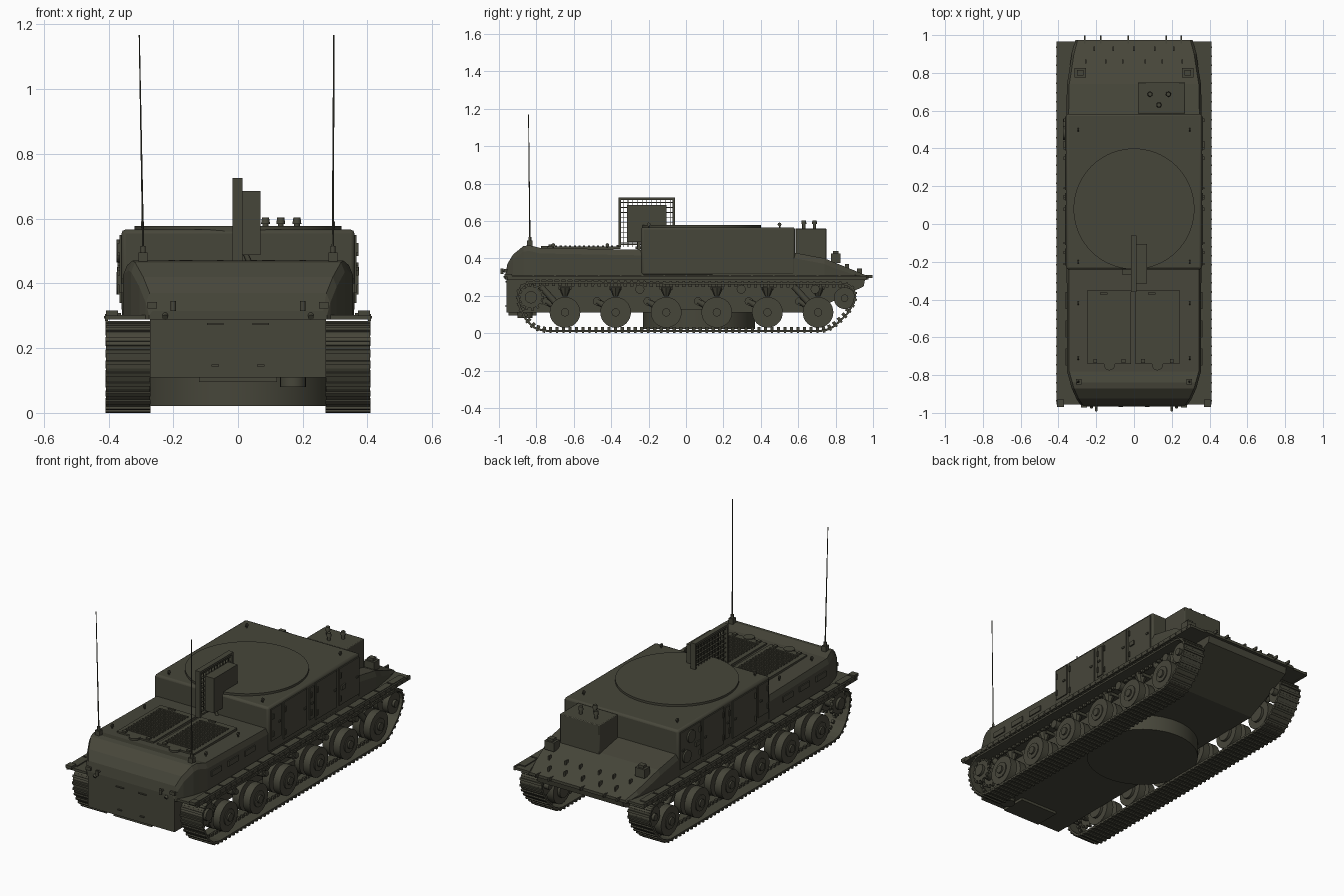
import bpy, bmesh, math
from mathutils import Matrix, Vector

if "Cube" in bpy.data.objects:
    bpy.data.objects.remove(bpy.data.objects["Cube"])

def material(name, col):
    m = bpy.data.materials.new(name)
    m.diffuse_color = (*col, 1)
    m.use_nodes = True
    m.node_tree.nodes["Principled BSDF"].inputs["Base Color"].default_value = m.diffuse_color
    return m

OLIVE = material("olive drab", (0.062, 0.061, 0.042))

class Part:
    """Collects primitives into one mesh object."""
    def __init__(self, name):
        self.name, self.bm = name, bmesh.new()

    def box(self, x0, x1, y0, y1, z0, z1, rot=None):
        c = Vector(((x0 + x1) / 2, (y0 + y1) / 2, (z0 + z1) / 2))
        m = Matrix.Translation(c) @ (rot or Matrix()) @ Matrix.Diagonal((x1 - x0, y1 - y0, z1 - z0, 1))
        bmesh.ops.create_cube(self.bm, size=1, matrix=m)

    def boxes(self, *a):  # box mirrored to both sides
        self.box(*a)
        self.box(-a[1], -a[0], *a[2:])

    def rod(self, p, q, r, r2=None, n=12):
        p, q = Vector(p), Vector(q)
        d = q - p
        m = Matrix.Translation((p + q) / 2) @ d.to_track_quat('Z', 'Y').to_matrix().to_4x4()
        bmesh.ops.create_cone(self.bm, cap_ends=True, segments=n, radius1=r,
                              radius2=r if r2 is None else r2, depth=d.length, matrix=m)

    def rods(self, p, q, *a, **k):  # rod mirrored to both sides
        self.rod(p, q, *a, **k)
        self.rod((-p[0], *p[1:]), (-q[0], *q[1:]), *a, **k)

    def loft(self, rings):
        vs = [[self.bm.verts.new(c) for c in r] for r in rings]
        n = len(vs[0])
        for a, b in zip(vs, vs[1:]):
            for i in range(n):
                self.bm.faces.new((a[i], a[(i + 1) % n], b[(i + 1) % n], b[i]))
        self.bm.faces.new(vs[0])
        self.bm.faces.new(vs[-1][::-1])

    def done(self, smooth=True, bevel=0):
        bmesh.ops.recalc_face_normals(self.bm, faces=self.bm.faces)
        me = bpy.data.meshes.new(self.name)
        self.bm.to_mesh(me)
        ob = bpy.data.objects.new(self.name, me)
        bpy.context.collection.objects.link(ob)
        me.materials.append(OLIVE)
        if bevel:
            b = ob.modifiers.new("bevel", 'BEVEL')
            b.width, b.segments = bevel, 2
        if smooth:
            bpy.ops.object.select_all(action='DESELECT')
            ob.select_set(True)
            bpy.context.view_layer.objects.active = ob
            bpy.ops.object.shade_smooth_by_angle(angle=math.radians(35))

# Lower hull with sloped tail, and the round floor under the fighting space
p = Part("lower_hull")
prof = [(-.96, .3), (-.96, .11), (.66, .11), (.95, .25), (.96, .3)]
p.loft([[(x, y, z) for y, z in prof] for x in (-.272, .272)])
p.done(False)
p = Part("round_floor")
p.rod((0, .07, .022), (0, .07, .13), .3, n=64)
p.box(-.12, .12, -.95, -.8, .095, .112)
p.rod((.17, -.86, .08), (.17, -.86, .112), .04, n=20)
p.done()

# Upper hull: cross-sections of (y, half width, top z)
p = Part("upper_hull")
secs = [(-.965, .275, .315), (-.955, .285, .37), (-.925, .305, .42), (-.87, .33, .465), (-.84, .338, .47),
        (-.78, .355, .456), (.58, .358, .43), (.74, .355, .4), (.8, .345, .375), (.9, .33, .335), (.975, .31, .304)]
p.loft([[(-w, y, .288), (-w, y, z - min(.03, (z - .288) / 2)), (-w + .012, y, z),
         (w - .012, y, z), (w, y, z - min(.03, (z - .288) / 2)), (w, y, .288)] for y, w, z in secs])
p.done(False)

# Raised crew compartment, turntable cover and rear locker
p = Part("crew_compartment")
p.box(-.36, .36, -.24, .583, .31, .566)
p.done(bevel=.012)
p = Part("turntable_cover")
p.rod((0, .08, .56), (0, .08, .578), .32, n=72)
p.done()
p = Part("rear_locker")
p.box(.02, .27, .585, .75, .37, .56)
p.done(bevel=.004)
p = Part("locker_vents")
for x, y in ((.085, .687), (.182, .687), (.132, .63)):
    p.rod((x, y, .55), (x, y, .585), .009)
    p.rod((x, y, .583), (x, y, .603), .014, .011)
p.done()

# Side doors, hinges, latches and round caps
p = Part("side_doors")
for y0, y1, z0, z1 in ((-.22, -.13, .37, .55), (-.11, .1, .34, .55), (.125, .165, .36, .54),
                       (.18, .37, .34, .55), (.39, .57, .34, .55)):
    p.boxes(.357, .366, y0, y1, z0, z1)
    for z in (z0 + .04, z1 - .04):
        p.boxes(.364, .373, y0 + .004, y0 + .014, z - .015, z + .015)
    p.boxes(.364, .372, y1 - .03, y1 - .012, (z0 + z1) / 2 - .005, (z0 + z1) / 2 + .005)
p.boxes(.364, .374, .405, .44, .425, .45)
for y in (-.75, -.6, -.45):
    p.boxes(.35, .362, y, y + .09, .37, .4)
p.done(False)
p = Part("side_caps")
for y, z in ((.48, .5), (.52, .4)):
    p.rod((-.36, y, z), (-.375, y, z), .035, n=20)
p.done()

# Fenders with ribbed boards
p = Part("fenders")
p.boxes(.268, .41, -.955, .965, .288, .302)
p.boxes(.402, .411, -.955, .965, .284, .306)
for i in range(16):
    y = -.93 + i * .117
    p.boxes(.362, .4, y, y + .108, .302, .308)
for i in range(40):
    p.boxes(.41, .414, -.94 + i * .048, -.932 + i * .048, .291, .299)
p.boxes(.37, .408, -.97, -.93, .3, .316)
p.done(False)

# Engine deck hatches with slats, stops and hinges
p = Part("engine_hatches")
for x0, x1 in ((-.245, -.015), (.008, .24)):
    p.box(x0, x1, -.74, -.35, .45, .464)
    for i in range(13):
        y = -.7 + i * .025
        p.box(x0 + .025, x1 - .025, y, y + .011, .46, .469)
    xm = (x0 + x1) / 2
    p.rod((xm, -.745, .45), (xm, -.745, .467), .03, n=16)
    p.box(xm - .05, xm - .01, -.372, -.362, .46, .472)
    for x in (x0 + .04, x1 - .04):
        p.box(x - .01, x + .01, -.735, -.715, .46, .473)
p.done(False)

# Upright mesh screen and the box mounted behind it
p = Part("mesh_screen")
Y0, Y1, Z0, Z1 = -.36, -.06, .46, .725
for y in (Y0, Y1 - .012):
    p.box(-.017, .014, y, y + .012, Z0, Z1)
p.box(-.017, .014, Y0, Y1, Z1 - .012, Z1)
p.box(-.017, .014, Y0, Y1, Z0 + .01, Z0 + .02)
for i in range(1, 12):
    y = Y0 + i * .025
    p.box(-.004, .001, y - .0015, y + .0015, Z0, Z1)
for i in range(1, 10):
    z = Z0 + i * .0265
    p.box(-.008, .004, Y0, Y1, z - .002, z + .002)
p.done(False)
p = Part("screen_box")
p.box(.012, .07, -.315, -.105, .487, .685)
p.rod((.045, -.25, .44), (.02, -.25, .5), .008)
p.rod((.045, -.17, .55), (.02, -.17, .5), .008)
p.box(-.06, -.01, -.27, -.23, .45, .462)
p.done(False)

# Whip antennas
p = Part("antennas")
for s, top in ((-1, -.305), (1, .296)):
    b = s * .293
    p.box(b - .014, b + .014, -.85, -.82, .45, .495)
    p.rod((b, -.835, .49), (b, -.835, .515), .008)
    p.rod((b, -.835, .51), (top, -.842, 1.168), .0035, .002, n=6)
p.done()

# Lights, hooks, lifting eyes and rear spikes
p = Part("lights")
p.boxes(.255, .315, .775, .825, .375, .425)
p.boxes(.268, .302, .785, .815, .42, .44)
p.boxes(.25, .28, -.972, -.95, .323, .342)
p.done(False)
p = Part("hooks_and_eyes")
for x in (-.26, -.175, -.03, .17, .25):
    p.box(x - .004, x + .004, .95, .998, .295, .312)
p.rods((.2, -.95, .33), (.2, -.985, .335), .006)
p.rods((.2, -.985, .345), (.2, -.985, .315), .008)
p.rods((.225, -.95, .31), (.225, -.972, .295), .009)
for y, z in ((.5, .565), (-.2, .565), (-.42, .455), (-.71, .455)):
    p.rods((.295, y, z), (.295, y, z + .012), .004)
    p.rods((.291, y, z + .016), (.299, y, z + .016), .01, n=10)
for x in (-.21, -.11, 0, .11, .21):
    p.box(x - .004, x + .004, .915, .94, .318, .345)
for x in (-.255, -.15, -.06, .06, .15, .255):
    p.box(x - .004, x + .004, .85, .872, .34, .37)
for x in (-.07, .07):
    p.box(x - .025, x + .025, -.966, -.955, .272, .278)
    p.box(x - .012, x + .012, -.968, -.955, .143, .149)
p.done(False)

# Road wheels (twin discs), sprockets and idlers
WHEELS = [-.647 + i * .2706 for i in range(6)]
p = Part("road_wheels")
for y in WHEELS:
    for x0, x1 in ((.285, .328), (.352, .395)):
        p.rods((x0, y, .111), (x1, y, .111), .082, n=32)
    p.rods((.27, y, .111), (.4, y, .111), .045, n=20)
    p.rods((.39, y, .111), (.409, y, .111), .022, n=16)
p.done()
p = Part("idlers")
for x0, x1 in ((.29, .325), (.355, .39)):
    p.rods((x0, .848, .187), (x1, .848, .187), .058, n=28)
p.rods((.26, .848, .187), (.405, .848, .187), .02)
p.done()
p = Part("sprockets")
for x in (.3, .37):
    p.rods((x, -.829, .192), (x + .015, -.829, .192), .058, n=28)
    for k in range(13):
        a = k * math.tau / 13
        y, z = -.829 + .06 * math.cos(a), .192 + .06 * math.sin(a)
        for s in (1, -1):
            xs = sorted((s * x, s * (x + .015)))
            p.box(*xs, y - .011, y + .011, z - .007, z + .007, Matrix.Rotation(a, 4, 'X'))
p.rods((.26, -.829, .192), (.4, -.829, .192), .033, n=20)
p.done()

# Suspension arms, bump stops and return rollers
p = Part("suspension")
for y in WHEELS:
    p.rods((.3, y, .111), (.3, y - .1, .17), .016)
    p.rods((.268, y - .1, .17), (.31, y - .1, .17), .022)
    p.rods((.315, y, .245), (.315, y, .195), .035, .012, n=8)
    p.boxes(.268, .33, y - .035, y + .035, .232, .25)
for y in WHEELS[1:5:2] + [.56]:
    p.rods((.27, y + .13, .235), (.36, y + .13, .235), .024, n=16)
for y in (WHEELS[0], WHEELS[5]):
    p.rods((.33, y - .03, .14), (.33, y - .13, .25), .017)
p.done()

# Tracks: links set evenly along a closed path
path = [Vector(c) for c in (
    (-.83, .272), (-.88, .255), (-.9, .21), (-.89, .14), (-.855, .07), (-.81, .028), (-.76, .012), (.74, .012),
    (.79, .035), (.86, .1), (.905, .175), (.905, .22), (.88, .252), (.84, .264), (0, .266))]
segs = list(zip(path, path[1:] + path[:1]))
total = sum((b - a).length for a, b in segs)
N = 112
pitch = total / N

def at(d):
    d %= total
    for a, b in segs:
        if d <= (b - a).length:
            return a.lerp(b, d / (b - a).length)
        d -= (b - a).length
    return path[0]

p = Part("tracks")
for i in range(N):
    a, b = at(i * pitch), at((i + 1) * pitch)
    t = (b - a).normalized()
    n, c = Vector((t.y, -t.x)), (a + b) / 2
    rot = Matrix.Rotation(math.atan2(t.y, t.x), 4, 'X')
    for x0, x1, off, ln, th in ((.272, .408, 0, pitch * 1.02, .011), (.27, .41, .008, pitch * .36, .009),
                                (.333, .347, -.012, pitch * .5, .016)):
        m = c + n * off
        for s in (1, -1):
            p.box(*sorted((s * x0, s * x1)), m.x - ln / 2, m.x + ln / 2, m.y - th / 2, m.y + th / 2, rot)
p.done(False)
